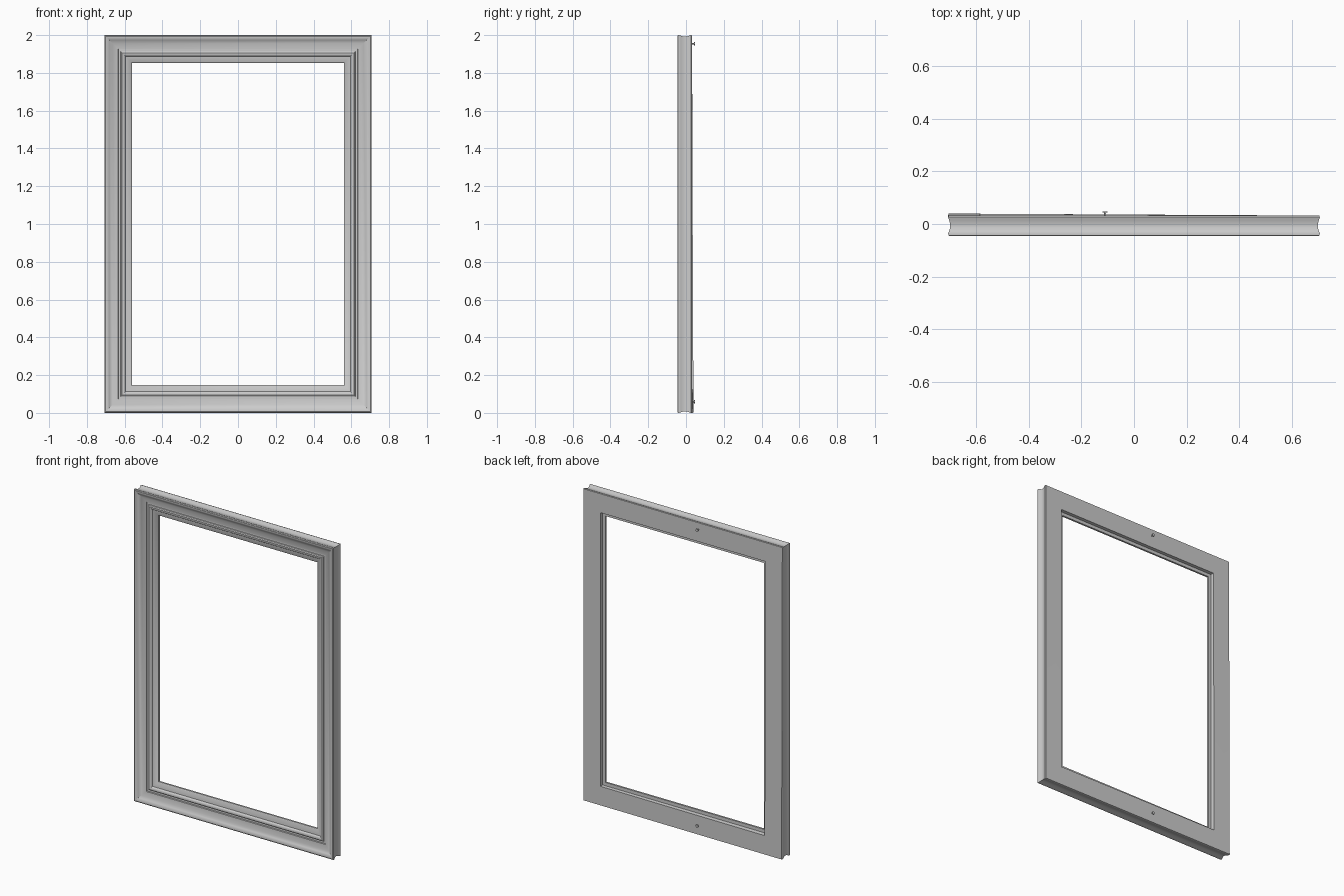
import bpy, bmesh
from math import radians

if "Cube" in bpy.data.objects:
    bpy.data.objects.remove(bpy.data.objects["Cube"])

HW, Z0, Z1 = 0.707, 0.0, 2.0

# moulding cross-section: (distance inward from outer edge, depth y), front is -y
PROFILE = [
    (0.002, 0.032), (0.000, 0.026), (0.004, 0.014), (0.008, 0.000), (0.008, -0.014),
    (0.003, -0.028), (0.000, -0.036), (0.001, -0.043), (0.006, -0.046), (0.013, -0.045),
    (0.026, -0.037), (0.042, -0.029), (0.058, -0.024), (0.072, -0.022), (0.074, -0.016),
    (0.085, -0.016), (0.087, -0.022), (0.093, -0.026), (0.101, -0.025), (0.108, -0.020),
    (0.112, -0.014), (0.118, -0.013), (0.130, -0.008), (0.141, -0.004), (0.145, 0.000),
    (0.145, 0.012), (0.124, 0.012), (0.122, 0.032),
]
INNER_SCALE = 1.01


def smooth(obj, angle):
    bpy.ops.object.select_all(action='DESELECT')
    obj.select_set(True)
    bpy.context.view_layer.objects.active = obj
    bpy.ops.object.shade_smooth_by_angle(angle=radians(angle))


def mitred_frame(name):
    """Sweep the profile round the rectangle with mitred corners."""
    bm = bmesh.new()
    rings = []
    for sx, top in ((-1, 0), (1, 0), (1, 1), (-1, 1)):
        # the lower left corner is slightly warped toward the back
        warp = 0.007 if (sx < 0 and not top) else 0.0
        ring = []
        for d, y in PROFILE:
            z = Z1 - d * INNER_SCALE if top else Z0 + d * INNER_SCALE
            ring.append(bm.verts.new((sx * (HW - d), y + (warp if y > 0.02 else 0), z)))
        rings.append(ring)
    n = len(PROFILE)
    for a in range(4):
        r, s = rings[a], rings[(a + 1) % 4]
        for i in range(n):
            j = (i + 1) % n
            bm.faces.new((r[i], s[i], s[j], r[j]))
    bmesh.ops.recalc_face_normals(bm, faces=bm.faces)
    me = bpy.data.meshes.new(name)
    bm.to_mesh(me)
    bm.free()
    obj = bpy.data.objects.new(name, me)
    bpy.context.collection.objects.link(obj)
    smooth(obj, 32)


def hanger(name, x, z):
    """Small fixing on the back: short pin with a flat head."""
    bpy.ops.mesh.primitive_cylinder_add(vertices=10, radius=0.004, depth=0.018,
                                        location=(x, 0.037, z), rotation=(radians(90), 0, 0))
    pin = bpy.context.object
    pin.name = name + "_pin"
    smooth(pin, 40)
    bpy.ops.mesh.primitive_cylinder_add(vertices=12, radius=0.009, depth=0.005,
                                        location=(x, 0.046, z), rotation=(radians(90), 0, 0))
    head = bpy.context.object
    head.name = name + "_head"
    smooth(head, 40)


mitred_frame("picture_frame_moulding")
hanger("top_hanger", -0.11, 1.955)
hanger("bottom_hanger", -0.11, 0.06)
